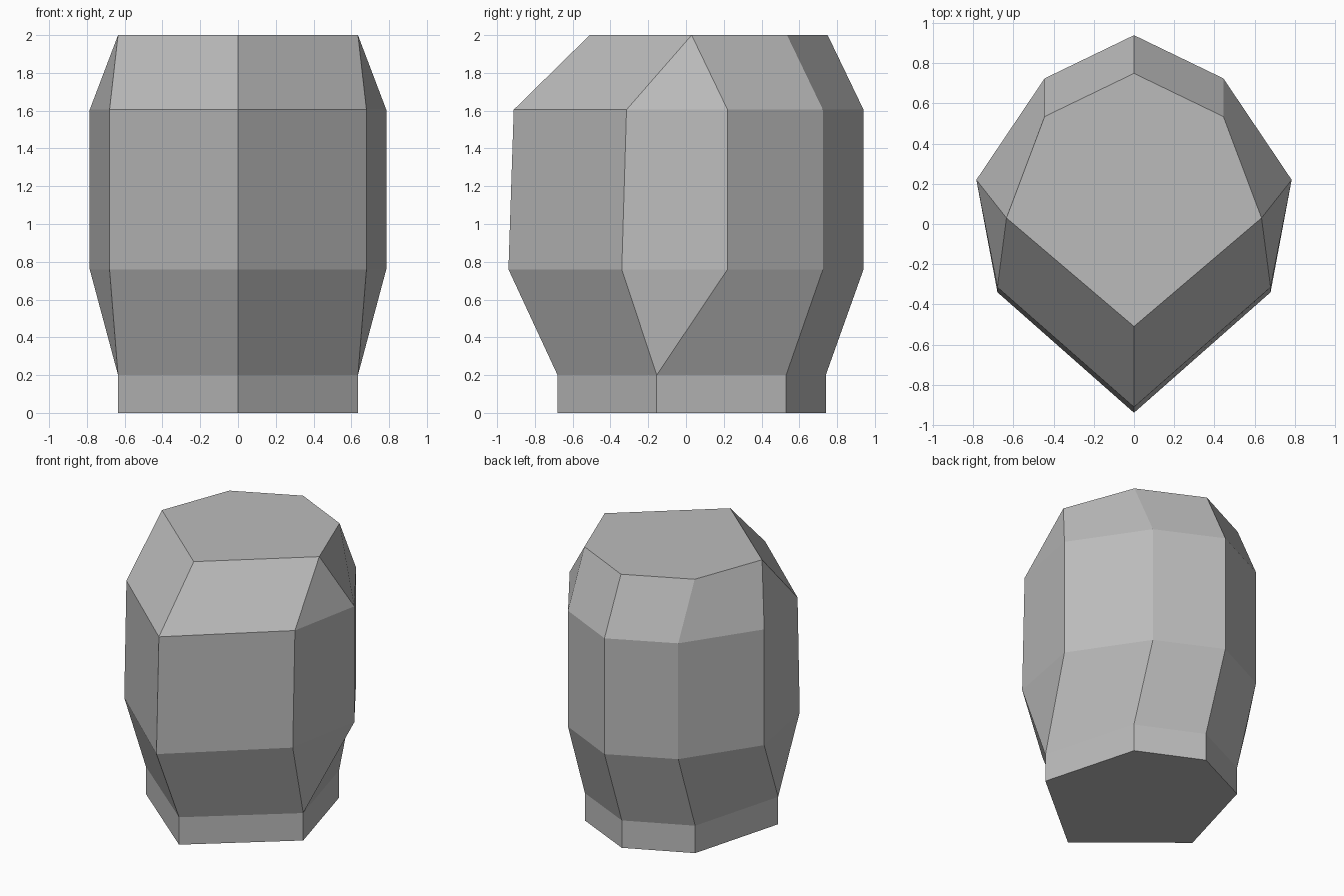
import bpy, bmesh

if "Cube" in bpy.data.objects:
    bpy.data.objects.remove(bpy.data.objects["Cube"])

# Right half of each cross-section, front to back: (x, y).
# The narrow rings repeat the side point, so the side corner closes to a triangle.
neck = [(0, -.68), (.635, -.155), (.635, -.155), (.445, .53), (0, .74)]
belly = [(0, -.94), (.68, -.34), (.785, .22), (.445, .725), (0, .94)]
shoulder = [(0, -.912), (.68, -.315), (.785, .22), (.445, .725), (0, .94)]
crown = [(0, -.51), (.635, .03), (.635, .03), (.445, .535), (0, .75)]
levels = [(0, neck), (.2, neck), (.76, belly), (1.605, shoulder), (2, crown)]

bm = bmesh.new()


def ring(z, half):
    """Mirror a half section into a closed eight-point ring."""
    points = half + [(-x, y) for x, y in half[-2:0:-1]]
    return [bm.verts.new((x, y, z)) for x, y in points]


# Faceted body: walls between the rings, then flat caps
rings = [ring(z, half) for z, half in levels]
for low, high in zip(rings, rings[1:]):
    for i in range(8):
        j = (i + 1) % 8
        bm.faces.new((low[i], low[j], high[j], high[i]))
bm.faces.new(rings[0][::-1])
bm.faces.new(rings[-1])
bmesh.ops.remove_doubles(bm, verts=bm.verts, dist=.0005)
bmesh.ops.recalc_face_normals(bm, faces=bm.faces)

mesh = bpy.data.meshes.new("faceted_body")
bm.to_mesh(mesh)
bm.free()
body = bpy.data.objects.new("faceted_body", mesh)
bpy.context.collection.objects.link(body)

# Plain grey
grey = bpy.data.materials.new("grey")
grey.diffuse_color = (.5, .5, .5, 1)
grey.use_nodes = True
grey.node_tree.nodes["Principled BSDF"].inputs["Base Color"].default_value = grey.diffuse_color
mesh.materials.append(grey)
